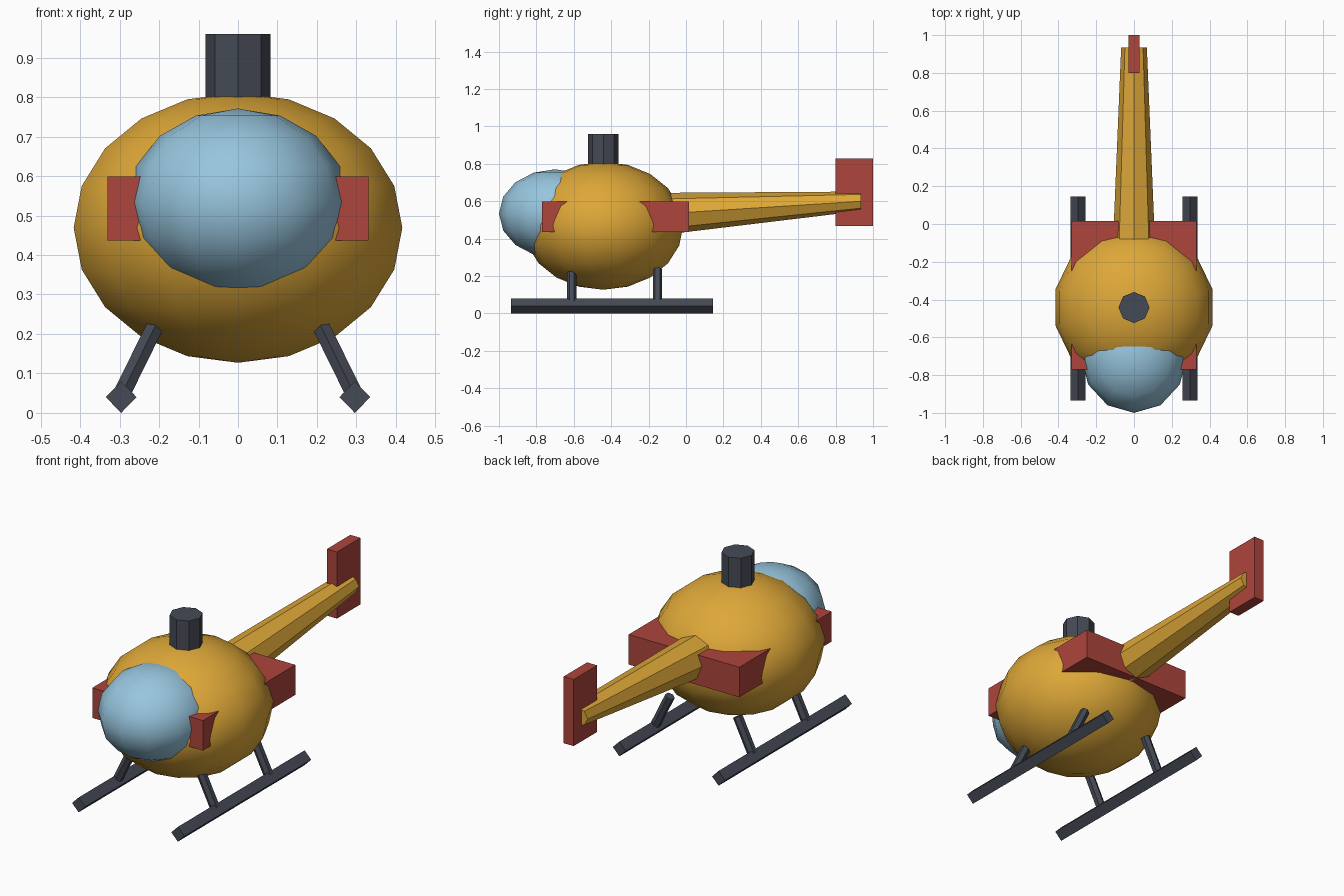
import bpy, bmesh, math
from mathutils import Matrix, Vector

if "Cube" in bpy.data.objects:
    bpy.data.objects.remove(bpy.data.objects["Cube"])


def material(name, rgb):
    m = bpy.data.materials.new(name)
    m.diffuse_color = (*rgb, 1)
    m.use_nodes = True
    m.node_tree.nodes["Principled BSDF"].inputs["Base Color"].default_value = m.diffuse_color
    return m


YELLOW = material("golden yellow", (0.73, 0.39, 0.04))
BLUE = material("glass blue", (0.31, 0.56, 0.73))
RED = material("brick red", (0.42, 0.06, 0.045))
DARK = material("dark grey", (0.06, 0.068, 0.09))


def finish(name, bm, mat, smooth=False):
    bmesh.ops.recalc_face_normals(bm, faces=bm.faces)
    me = bpy.data.meshes.new(name)
    bm.to_mesh(me)
    bm.free()
    me.materials.append(mat)
    for p in me.polygons:
        p.use_smooth = smooth
    ob = bpy.data.objects.new(name, me)
    bpy.context.collection.objects.link(ob)
    return ob


def ellipsoid(name, centre, radii, segments, rings, mat):
    bm = bmesh.new()
    bmesh.ops.create_uvsphere(bm, u_segments=segments, v_segments=rings, radius=1)
    # turn the sphere so that one meridian points straight to the front
    v = min(bm.verts, key=lambda v: abs(v.co.z)).co
    turn = Matrix.Rotation(-math.pi / 2 - math.atan2(v.y, v.x), 4, 'Z')
    bm.transform(Matrix.Translation(centre) @ Matrix.Diagonal((*radii, 1)) @ turn)
    return finish(name, bm, mat, True)


def box(name, lo, hi, mat):
    bm = bmesh.new()
    bmesh.ops.create_cube(bm, size=1)
    lo, hi = Vector(lo), Vector(hi)
    bm.transform(Matrix.Translation((lo + hi) / 2) @ Matrix.Diagonal((*(hi - lo), 1)))
    return finish(name, bm, mat)


def loft(name, a, b, ra, rb, sides, mat, u, w):
    """Prism from a to b; ra and rb are the radii along axes u and w."""
    bm = bmesh.new()
    u, w = Vector(u), Vector(w)
    rows = []
    for c, r in ((a, ra), (b, rb)):
        ang = [2 * math.pi * i / sides for i in range(sides)]
        rows.append([bm.verts.new(Vector(c) + u * r[0] * math.cos(t) + w * r[1] * math.sin(t))
                     for t in ang])
    for i in range(sides):
        j = (i + 1) % sides
        bm.faces.new((rows[0][i], rows[0][j], rows[1][j], rows[1][i]))
    bm.faces.new(rows[0])
    bm.faces.new(rows[1])
    return finish(name, bm, mat)


X, Y, Z = (1, 0, 0), (0, 1, 0), (0, 0, 1)

# cabin and windscreen
ellipsoid("cabin", (0, -0.442, 0.469), (0.427, 0.427, 0.342), 14, 10, YELLOW)
ellipsoid("windscreen", (0, -0.70, 0.534), (0.28, 0.30, 0.237), 12, 8, BLUE)

# red block running through the cabin
box("side_band", (-0.33, -0.77, 0.437), (0.33, 0.017, 0.599), RED)

# rotor mast
loft("rotor_mast", (0, -0.442, 0.72), (0, -0.442, 0.96), (0.082, 0.082), (0.082, 0.082),
     8, DARK, X, Y)

# tail boom and fin
loft("tail_boom", (0, -0.12, 0.533), (0, 0.935, 0.60), (0.112, 0.112), (0.068, 0.052),
     8, YELLOW, X, Z)
box("tail_fin", (-0.03, 0.80, 0.469), (0.03, 1.0, 0.828), RED)

# landing gear
for side, s in (("left", -1), ("right", 1)):
    loft(side + "_skid", (s * 0.296, -0.935, 0.04), (s * 0.296, 0.145, 0.04),
         (0.039, 0.04), (0.039, 0.04), 4, DARK, X, Z)
    for end, y in (("front", -0.61), ("rear", -0.152)):
        foot, top = Vector((s * 0.296, y, 0.045)), Vector((s * 0.202, y, 0.236))
        across = (top - foot).normalized().cross(Vector(Y))
        loft(f"{end}_{side}_strut", foot, top, (0.025, 0.025), (0.025, 0.025),
             6, DARK, Y, across)
